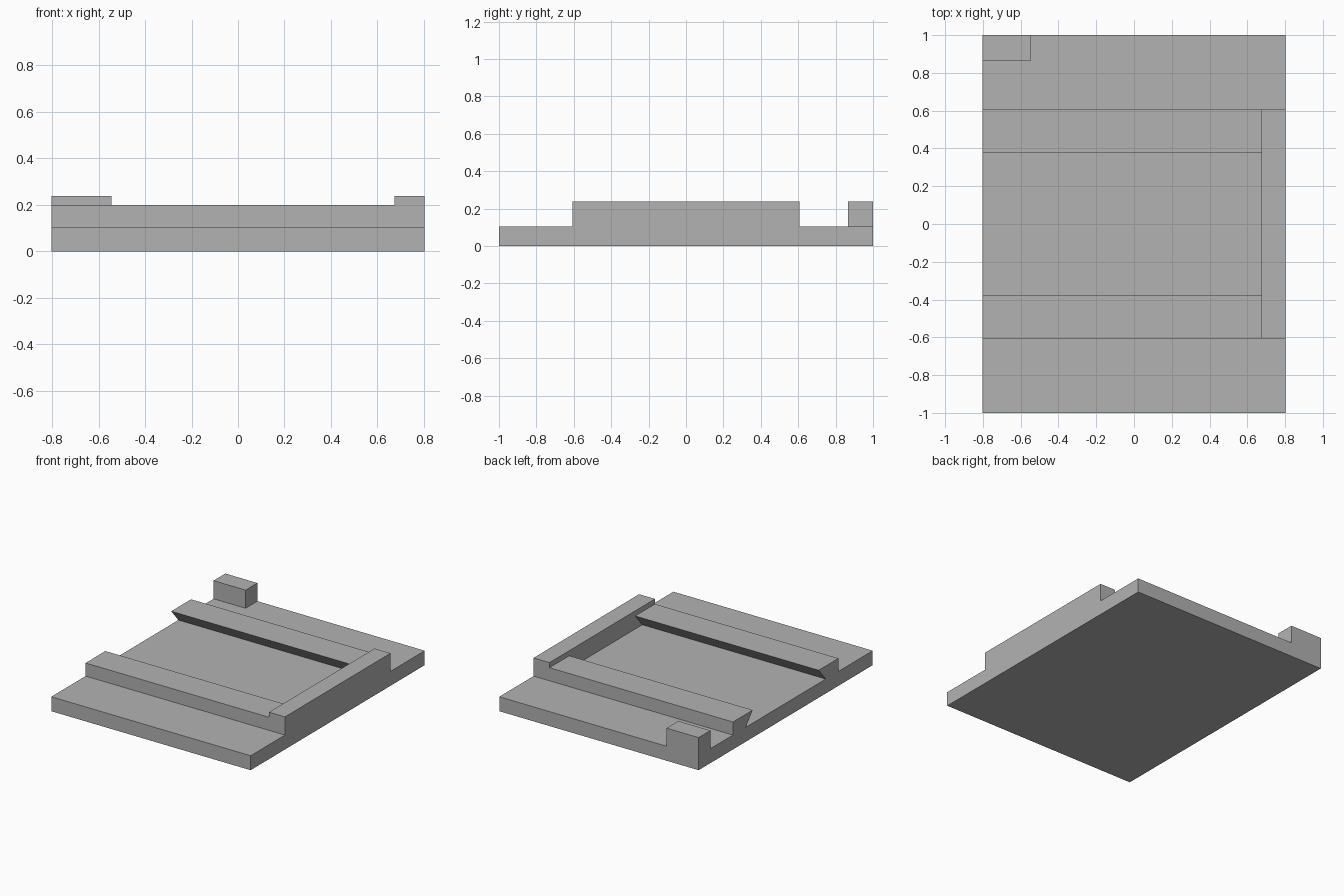
import bpy, bmesh, math

cube = bpy.data.objects.get("Cube")
if cube:
    bpy.data.objects.remove(cube)

HX, HY = 0.802, 1.0              # half width and half length of the plate
PLATE_Z, RAIL_Z, STOP_Z = 0.105, 0.2, 0.237
RAIL_OUT, RAIL_TOP, RAIL_FOOT = 0.606, 0.379, 0.46
STOP_X = 0.674                   # inner face of the end stop

grey = bpy.data.materials.new("plain_grey")
grey.use_nodes = True
colour = (0.448, 0.448, 0.448, 1)
grey.diffuse_color = colour
grey.node_tree.nodes["Principled BSDF"].inputs["Base Color"].default_value = colour


def prism(name, profile, x0, x1):
    """Extrude a (y, z) profile along x."""
    bm = bmesh.new()
    face = bm.faces.new([bm.verts.new((x0, y, z)) for y, z in profile])
    side = bmesh.ops.extrude_face_region(bm, geom=[face])["geom"]
    verts = [v for v in side if isinstance(v, bmesh.types.BMVert)]
    bmesh.ops.translate(bm, verts=verts, vec=(x1 - x0, 0, 0))
    bmesh.ops.recalc_face_normals(bm, faces=bm.faces)
    mesh = bpy.data.meshes.new(name)
    bm.to_mesh(mesh)
    bm.free()
    mesh.materials.append(grey)
    obj = bpy.data.objects.new(name, mesh)
    bpy.context.scene.collection.objects.link(obj)
    return obj


def rectangle(y0, y1, z0, z1):
    return [(y0, z0), (y1, z0), (y1, z1), (y0, z1)]


# Plate with two undercut rails, as one mirrored cross-section
half = [(HY, 0), (HY, PLATE_Z), (RAIL_OUT, PLATE_Z), (RAIL_OUT, RAIL_Z),
        (RAIL_TOP, RAIL_Z), (RAIL_FOOT, PLATE_Z)]
body = prism("dovetail_plate", half + [(-y, z) for y, z in reversed(half)], -HX, HX)

# End stop across the rails, and the small block on the back corner
root = PLATE_Z / 2
extras = [
    prism("end_stop", rectangle(-RAIL_OUT, RAIL_OUT, root, STOP_Z), STOP_X, HX),
    prism("corner_block", rectangle(0.865, HY, root, STOP_Z), -HX, -0.544),
]

# Fuse everything into one solid piece
bpy.context.view_layer.objects.active = body
for extra in extras:
    union = body.modifiers.new("union_" + extra.name, 'BOOLEAN')
    union.operation = 'UNION'
    union.solver = 'EXACT'
    union.object = extra
    bpy.ops.object.modifier_apply(modifier=union.name)
    bpy.data.objects.remove(extra)

# Merge the coplanar faces left by the joins
bm = bmesh.new()
bm.from_mesh(body.data)
bmesh.ops.remove_doubles(bm, verts=bm.verts, dist=0.0001)
bmesh.ops.dissolve_limit(bm, angle_limit=math.radians(1), verts=bm.verts, edges=bm.edges)
bm.to_mesh(body.data)
bm.free()
